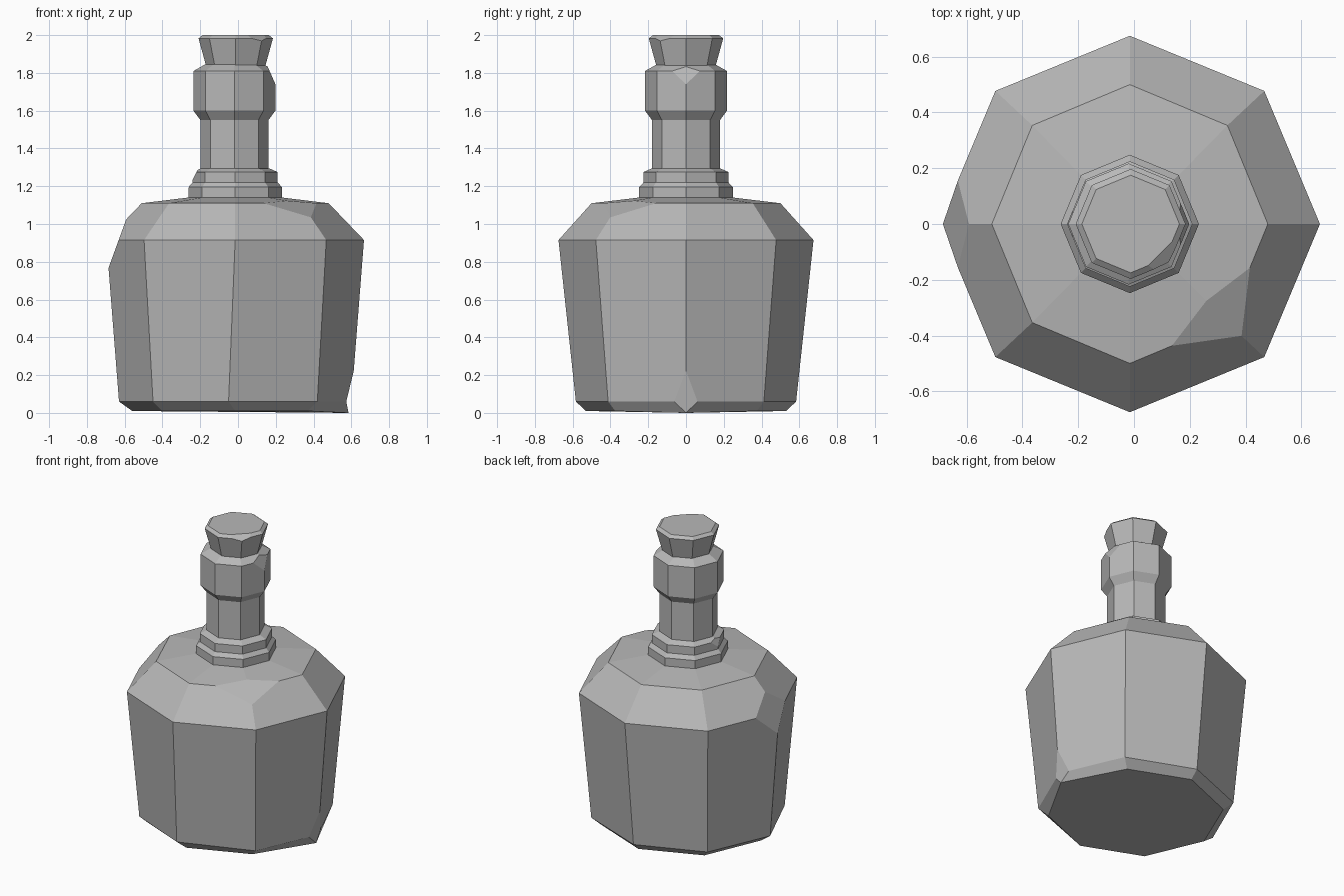
import bpy, bmesh
from math import cos, sin, pi
from mathutils import Vector

cube = bpy.data.objects.get("Cube")
if cube:
    bpy.data.objects.remove(cube, do_unlink=True)

stone = bpy.data.materials.new("worn grey")
stone.use_nodes = True
grey = (0.48, 0.48, 0.48, 1)
stone.diffuse_color = grey
stone.node_tree.nodes["Principled BSDF"].inputs["Base Color"].default_value = grey

SIDES = 8


def loft(rings, cx):
    """Closed eight-sided loft; each ring is (x radius, y radius, height)."""
    bm = bmesh.new()
    loops = []
    for rx, ry, z in rings:
        loops.append([bm.verts.new((cx + rx * cos(2 * pi * i / SIDES),
                                    ry * sin(2 * pi * i / SIDES), z))
                      for i in range(SIDES)])
    for low, high in zip(loops, loops[1:]):
        for i in range(SIDES):
            j = (i + 1) % SIDES
            bm.faces.new((low[i], low[j], high[j], high[i]))
    bm.faces.new(loops[0][::-1])
    bm.faces.new(loops[-1])
    return bm, loops


def chip(bm, point, normal):
    """Slice off whatever lies beyond the plane and close the cut."""
    geom = bm.verts[:] + bm.edges[:] + bm.faces[:]
    cut = bmesh.ops.bisect_plane(bm, geom=geom, plane_co=point,
                                 plane_no=Vector(normal).normalized(),
                                 clear_outer=True)
    edges = [e for e in cut["geom_cut"] if isinstance(e, bmesh.types.BMEdge)]
    bmesh.ops.contextual_create(bm, geom=edges)


def finish(bm, name):
    bmesh.ops.recalc_face_normals(bm, faces=bm.faces[:])
    mesh = bpy.data.meshes.new(name)
    bm.to_mesh(mesh)
    bm.free()
    mesh.materials.append(stone)
    obj = bpy.data.objects.new(name, mesh)
    bpy.context.collection.objects.link(obj)


# Wide flared body with a chamfered foot and sloping shoulder
body, loops = loft([(0.545, 0.53, 0.01), (0.615, 0.583, 0.06),
                    (0.682, 0.675, 0.915), (0.495, 0.5, 1.11),
                    (0.25, 0.25, 1.14)], -0.015)
loops[1][6].co.x -= 0.035
# Chips on the right shoulder, front left rim and left foot
chip(body, (-0.63, 0, 0.92), (-0.22, 0, 0.08))
chip(body, (0.325, -0.325, 1.083), (0.35, -0.35, 1))
chip(body, (0.612, 0, 0.22), (0.165, 0, -0.04))
for v in body.verts:
    if v.co.x > 0.5 and abs(v.co.y) < 0.05 and v.co.z < 0.1:
        v.co = (0.585, 0, 0)
bmesh.ops.remove_doubles(body, verts=body.verts[:], dist=0.001)
finish(body, "bottle_body")

# Stepped base of the neck
base, _ = loft([(r, r, z) for r, z in ((0.248, 1.12), (0.248, 1.195),
                                       (0.225, 1.22), (0.225, 1.275),
                                       (0.18, 1.295))], -0.015)
chip(base, (-0.233, 0, 1.25), (-1, 0, 0.5))
finish(base, "neck_base")

# Neck with its thick upper collar
neck, _ = loft([(r, r, z) for r, z in ((0.18, 1.27), (0.18, 1.55),
                                       (0.217, 1.6), (0.217, 1.81),
                                       (0.155, 1.845))], -0.019)
chip(neck, (0.198, 0, 1.74), (0.08, 0, 0.035))
finish(neck, "bottle_neck")

# Flared stopper with a worn top edge
stopper, _ = loft([(r, r, z) for r, z in ((0.155, 1.83), (0.197, 1.983),
                                          (0.175, 2.0))], -0.012)
chip(stopper, (0.105, -0.115, 1.99), (0.5, -0.5, 1))
finish(stopper, "stopper")
